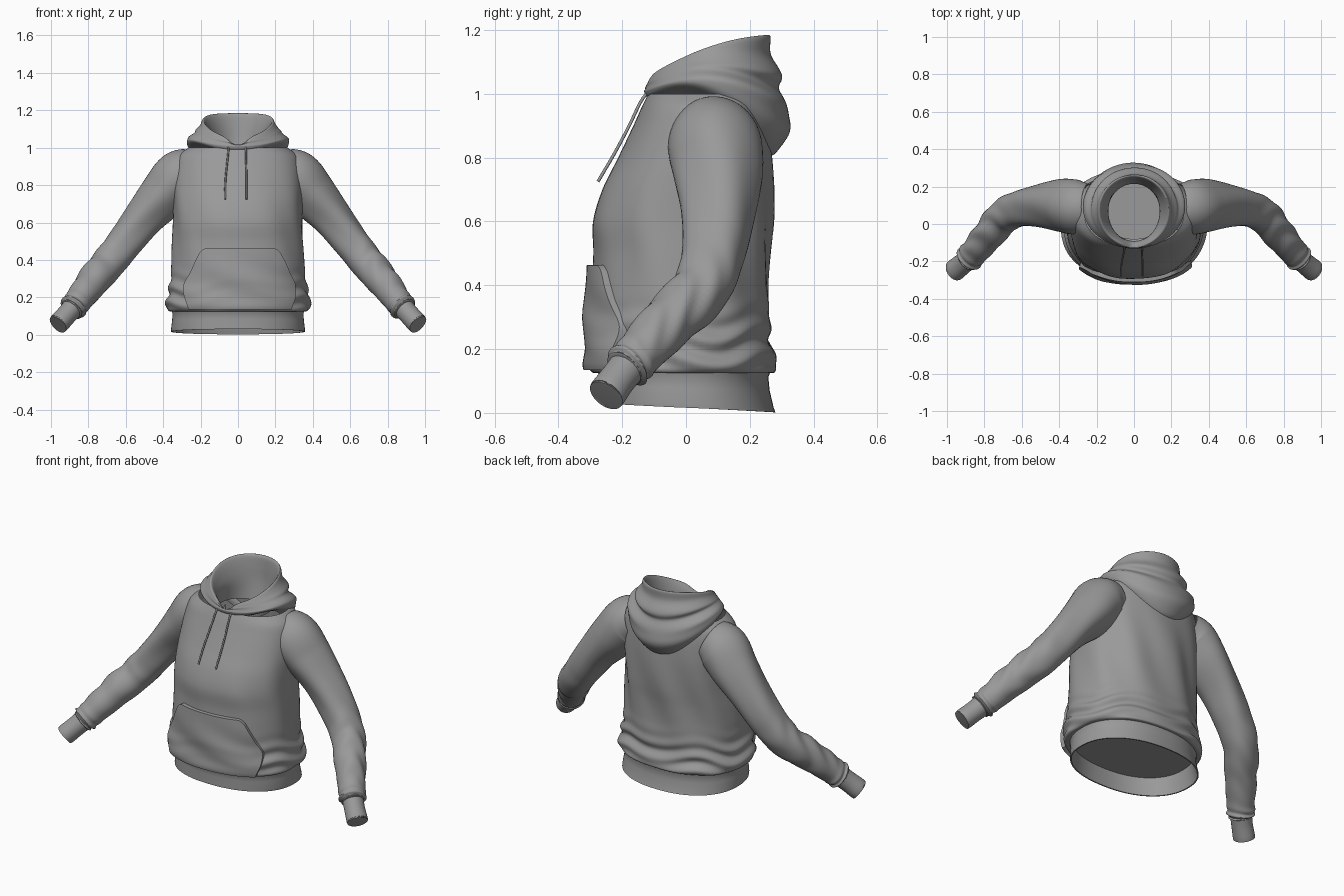
import bpy, bmesh, math
from math import sin, cos, pi, exp
from mathutils import Vector

cube = bpy.data.objects.get("Cube")
if cube:
    bpy.data.objects.remove(cube)

grey = bpy.data.materials.new("grey cotton")
grey.use_nodes = True
tint = (0.32, 0.32, 0.32, 1)
grey.diffuse_color = tint
grey.node_tree.nodes["Principled BSDF"].inputs["Base Color"].default_value = tint


def spline(keys, steps):
    """Smooth rows of numbers running through the key rows."""
    rows = []
    last = len(keys) - 1
    for i in range(last):
        near = [keys[max(0, min(last, i + k))] for k in (-1, 0, 1, 2)]
        for s in range(steps):
            t = s / steps
            rows.append([q + 0.5 * t * ((r - p) + t * ((2*p - 5*q + 4*r - u) + t * (3*q - p - 3*r + u)))
                         for p, q, r, u in zip(*near)])
    rows.append(list(keys[-1]))
    return rows


def loft(name, rings, closed=True, cap_end=False):
    """Skin a list of point rows with quads."""
    bm = bmesh.new()
    rows = [[bm.verts.new(p) for p in ring] for ring in rings]
    n = len(rows[0])
    for a, b in zip(rows, rows[1:]):
        for i in range(n if closed else n - 1):
            j = (i + 1) % n
            bm.faces.new((a[i], a[j], b[j], b[i]))
    if cap_end:
        bm.faces.new(rows[-1])
    bmesh.ops.recalc_face_normals(bm, faces=bm.faces)
    mesh = bpy.data.meshes.new(name)
    bm.to_mesh(mesh)
    bm.free()
    mesh.materials.append(grey)
    obj = bpy.data.objects.new(name, mesh)
    bpy.context.collection.objects.link(obj)
    bpy.ops.object.select_all(action="DESELECT")
    obj.select_set(True)
    bpy.context.view_layer.objects.active = obj
    bpy.ops.object.shade_smooth_by_angle(angle=math.radians(50))


def bump(x, mid, width):
    return exp(-((x - mid) / width) ** 2)


def power(v, e):
    return math.copysign(abs(v) ** e, v)


SIDES = 96
ANGLES = [2 * pi * i / SIDES for i in range(SIDES)]

# Torso profile: height, half width, front y, back y
torso_keys = [
    (0.125, 0.35, -0.27, 0.255), (0.128, 0.375, -0.295, 0.28), (0.155, 0.385, -0.305, 0.285),
    (0.22, 0.375, -0.3, 0.265), (0.3, 0.36, -0.3, 0.265), (0.4, 0.355, -0.295, 0.26),
    (0.5, 0.35, -0.29, 0.262), (0.6, 0.345, -0.292, 0.27), (0.7, 0.345, -0.263, 0.272),
    (0.8, 0.345, -0.213, 0.268), (0.9, 0.335, -0.165, 0.258), (0.96, 0.315, -0.138, 0.245),
    (1.0, 0.265, -0.118, 0.235)]


def torso_point(row, angle, offset=0.0, folds=1.0):
    z, w, front, back = row
    c, s = cos(angle), sin(angle)
    # Horizontal bunching above the hem, soft vertical drapes higher up
    low = bump(z, 0.21, 0.09) * (0.3 + 0.7 * abs(c) + 0.4 * max(s, 0))
    r = offset + folds * 0.010 * low * sin(75 * z + 2.2 * sin(2 * angle + 0.6) + 1.5 * sin(5 * angle))
    r += folds * 0.006 * bump(z, 0.55, 0.25) * sin(9 * angle + 9 * z) * (0.25 + max(s, 0) + 0.4 * c * c)
    half, mid = (back - front) / 2, (back + front) / 2
    return Vector(((w + r) * power(c, 0.9), mid + (half + r) * power(s, 0.9), z))


loft("torso", [[torso_point(row, a) for a in ANGLES] for row in spline(torso_keys, 8)])

# Ribbed waistband, slanted hem, closed by a floor inside
band = []
for t, w, front, back in [(1, 0.36, -0.285, 0.27), (0.8, 0.35, -0.272, 0.258), (0.5, 0.352, -0.27, 0.262),
                          (0.1, 0.358, -0.273, 0.275), (0, 0.357, -0.273, 0.28), (0, 0.35, -0.266, 0.273),
                          (0.5, 0.342, -0.26, 0.252), (0.9, 0.338, -0.258, 0.245)]:
    ring = []
    for a in ANGLES:
        hem = 0.016 - 0.014 * sin(a)
        ring.append((w * power(cos(a), 0.9),
                     (front + back) / 2 + (back - front) / 2 * power(sin(a), 0.9), hem + t * (0.14 - hem)))
    band.append(ring)
loft("waistband", band, cap_end=True)

# Kangaroo pocket lying over the belly: height and half width
pocket = []
rows = spline([(0.135, 0.275), (0.2, 0.295), (0.27, 0.3), (0.33, 0.27), (0.4, 0.235), (0.445, 0.21),
               (0.465, 0.18)], 5)
profile = spline(torso_keys, 30)
for k, (z, half) in enumerate(rows):
    body = [z] + min(profile, key=lambda r: abs(r[0] - z))[1:]
    line = []
    for i in range(41):
        u = i / 20 - 1
        edge = abs(u) > 0.999 or k == len(rows) - 1
        lift = -0.012 if edge else 0.02 + 0.006 * bump(z, 0.27, 0.12) * sin(4 * u + 25 * z)
        x = u * half + 0.01
        ang = -math.acos(max(-1, min(1, power(x / body[1], 1 / 0.9))))
        line.append(torso_point(body, ang, lift, 0.2))
    pocket.append(line)
loft("front_pocket", pocket, closed=False)


def tube(name, keys, steps, side, folds):
    """Sleeve section along x, y, z, radius, depth radius."""
    path = spline(keys, steps)
    rings = []
    for i, row in enumerate(path):
        p = Vector(row[:3])
        d = (Vector(path[min(i + 1, len(path) - 1)][:3]) - Vector(path[max(i - 1, 0)][:3])).normalized()
        up = Vector((0.8, 0, 0.6))
        u = (up - d * up.dot(d)).normalized()
        v = d.cross(u)
        t = i / (len(path) - 1)
        ring = []
        for a in ANGLES[::2]:
            # Creases round the elbow, bunching at the wrist, long drapes above
            twist = 1.3 * sin(a + 0.5 * side) + 0.9 * sin(2 * a + 1)
            r = 0.006 * bump(t, 0.64, 0.13) * sin(60 * t + 2 * twist) * (0.6 + 0.4 * cos(a))
            r += 0.006 * bump(t, 0.9, 0.09) * sin(80 * t + twist)
            r += 0.005 * bump(t, 0.33, 0.2) * sin(4 * a + 9 * t)
            r *= folds
            q = p + u * (row[3] + r) * cos(a) + v * (row[4] + r) * sin(a)
            ring.append((side * q.x, q.y, q.z))
        rings.append(ring)
    loft(name, rings)


# Sleeves and cuffs on both sides
for label, side in (("left", 1), ("right", -1)):
    tube(label + "_sleeve", [
        (0.24, 0.09, 0.875, 0.122, 0.125), (0.31, 0.09, 0.845, 0.14, 0.145), (0.39, 0.1, 0.755, 0.13, 0.138),
        (0.5, 0.1, 0.63, 0.106, 0.115), (0.6, 0.085, 0.5, 0.097, 0.1), (0.69, 0.045, 0.385, 0.092, 0.092),
        (0.775, -0.055, 0.285, 0.085, 0.085), (0.85, -0.145, 0.187, 0.073, 0.075),
        (0.882, -0.182, 0.145, 0.07, 0.072), (0.893, -0.193, 0.132, 0.054, 0.056)], 10, side, 1)
    tube(label + "_cuff", [
        (0.872, -0.172, 0.157, 0.058, 0.06), (0.915, -0.212, 0.108, 0.055, 0.057),
        (0.957, -0.246, 0.062, 0.056, 0.06), (0.957, -0.246, 0.063, 0.052, 0.056),
        (0.91, -0.208, 0.113, 0.051, 0.053)], 3, side, 0)

# Hood: half width, front y, back y, then height at front, side and back, then front notch
hood_rows = spline([
    (0.2, -0.08, 0.22, 0.96, 0.98, 0.8, 0), (0.255, -0.118, 0.277, 0.985, 1.005, 0.81, 0),
    (0.274, -0.13, 0.318, 1.0, 1.03, 0.87, 0), (0.264, -0.13, 0.327, 1.01, 1.055, 0.94, 0),
    (0.235, -0.128, 0.292, 1.025, 1.08, 1.005, 0.01), (0.222, -0.128, 0.302, 1.035, 1.1, 1.05, 0.02),
    (0.2, -0.125, 0.268, 1.045, 1.125, 1.12, 0.03), (0.19, -0.12, 0.264, 1.055, 1.145, 1.18, 0.05),
    (0.178, -0.11, 0.25, 1.05, 1.14, 1.174, 0.05), (0.155, -0.1, 0.243, 1.03, 1.09, 1.12, 0.04),
    (0.138, -0.095, 0.235, 1.0, 1.03, 1.03, 0.02), (0.14, -0.09, 0.215, 0.95, 0.95, 0.93, 0)], 5)
hood = []
for k, (w, front, back, zf, zs, zb, notch) in enumerate(hood_rows):
    ring = []
    for a in ANGLES:
        c, s = cos(a), sin(a)
        z = zs + (zb - zf) / 2 * s + ((zb + zf) / 2 - zs) * s * s
        x = w * c
        if s < 0:
            z -= notch * bump(x, 0, 0.05)
        # Draped folds sweeping round the back
        r = 0.006 * bump(k, 18, 11) * sin(0.75 * k + 3 * c * c + 0.8 * c) * (0.4 + 0.6 * s)
        ring.append((x + r * c, (front + back) / 2 + ((back - front) / 2 + r) * s, z))
    hood.append(ring)
loft("hood", hood)

# Drawstrings hanging clear of the chest
for label, x0, x1 in (("left", 0.042, 0.046), ("right", -0.052, -0.068)):
    curve = bpy.data.curves.new(label + "_drawstring", "CURVE")
    curve.dimensions = "3D"
    curve.bevel_depth = 0.005
    curve.use_fill_caps = True
    line = curve.splines.new("POLY")
    points = spline([(x0, -0.115, 1.01), (x0, -0.142, 0.975), ((x0 + x1) / 2, -0.178, 0.9),
                     (x1, -0.226, 0.81), (x1, -0.276, 0.725)], 4)
    line.points.add(len(points) - 1)
    for point, co in zip(line.points, points):
        point.co = (*co, 1)
    curve.materials.append(grey)
    bpy.context.collection.objects.link(bpy.data.objects.new(label + "_drawstring", curve))
